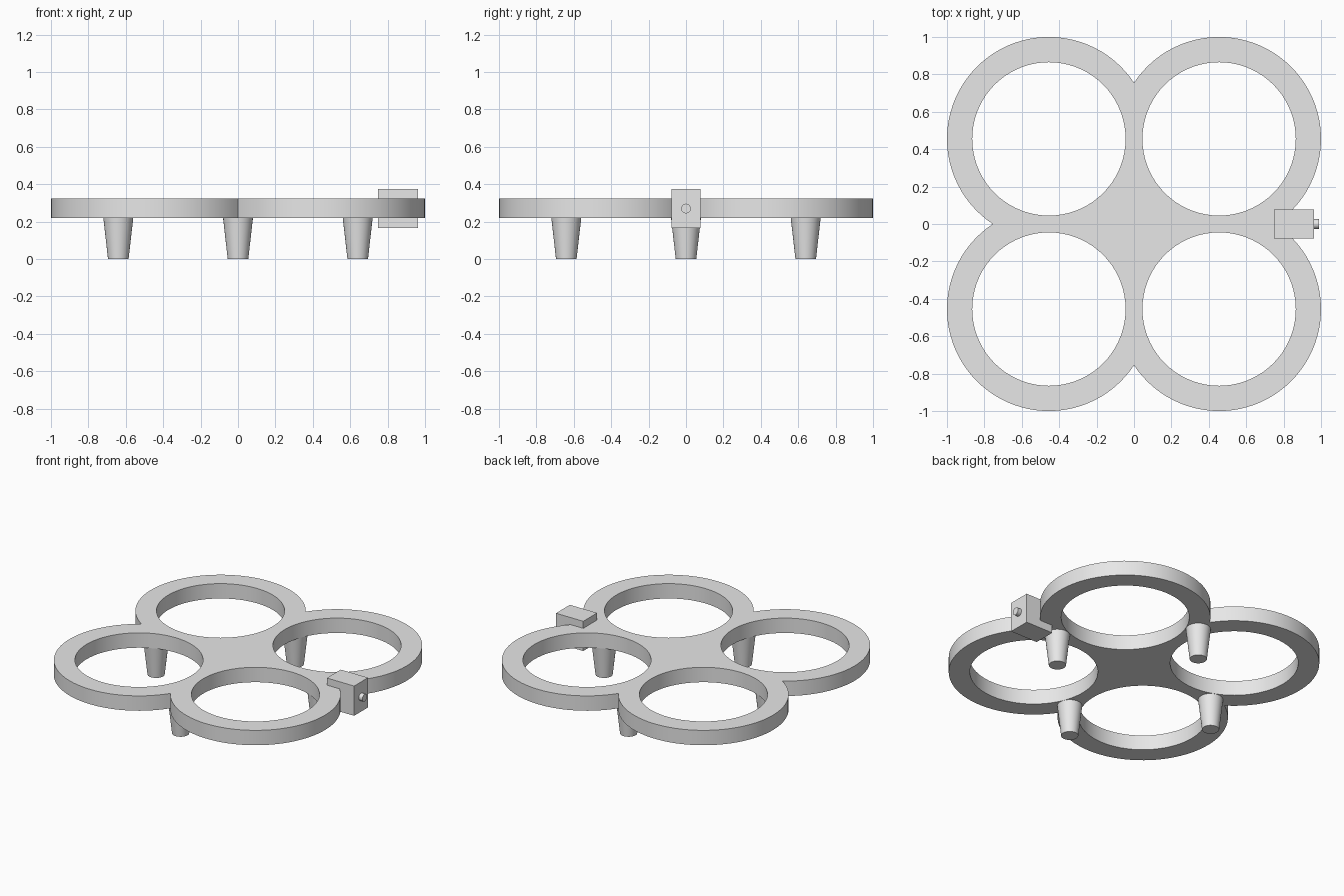
import bpy
import bmesh
from math import asin, cos, sin, pi
from mathutils import Matrix, Vector

cube = bpy.data.objects.get("Cube")
if cube:
    bpy.data.objects.remove(cube, do_unlink=True)

# One plain grey for the whole model
GREY = (0.8, 0.8, 0.8, 1.0)
grey = bpy.data.materials.new("light_grey")
grey.use_nodes = True
grey.diffuse_color = GREY
grey.node_tree.nodes["Principled BSDF"].inputs["Base Color"].default_value = GREY

# Main sizes
CENTRE = 0.455
OUTER, INNER = 0.545, 0.41
BOTTOM, TOP = 0.22, 0.325
LEG_REACH = 0.64
CAM_Z = 0.27


def add_object(name, mesh, smooth=True):
    """Link a mesh as a named grey object with crisp edges."""
    obj = bpy.data.objects.new(name, mesh)
    bpy.context.collection.objects.link(obj)
    mesh.materials.clear()
    mesh.materials.append(grey)
    if smooth:
        bpy.ops.object.select_all(action="DESELECT")
        obj.select_set(True)
        bpy.context.view_layer.objects.active = obj
        bpy.ops.object.shade_smooth_by_angle(angle=pi / 6)
    return obj


def add_cone(name, matrix, r1, r2, depth, segments):
    bm = bmesh.new()
    bmesh.ops.create_cone(bm, cap_ends=True, segments=segments,
                          radius1=r1, radius2=r2, depth=depth, matrix=matrix)
    mesh = bpy.data.meshes.new(name)
    bm.to_mesh(mesh)
    bm.free()
    return add_object(name, mesh)


def arc(cx, cy, radius, start, sweep, steps):
    """Points along an arc, without its end point."""
    return [(cx + radius * cos(start + sweep * i / steps),
             cy + radius * sin(start + sweep * i / steps))
            for i in range(steps)]


def add_loop(curve, points):
    spline = curve.splines.new("POLY")
    spline.points.add(len(points) - 1)
    for point, (x, y) in zip(spline.points, points):
        point.co = (x, y, 0, 1)
    spline.use_cyclic_u = True


# Frame: four-lobed plate with four round rotor openings
curve = bpy.data.curves.new("frame_profile", "CURVE")
curve.dimensions = "2D"
curve.fill_mode = "BOTH"
curve.extrude = (TOP - BOTTOM) / 2
notch = asin(CENTRE / OUTER)
outline = []
for k in range(4):
    turn = k * pi / 2
    cx = CENTRE * (cos(turn) - sin(turn))
    cy = CENTRE * (sin(turn) + cos(turn))
    outline += arc(cx, cy, OUTER, turn - notch, pi / 2 + 2 * notch, 48)
    add_loop(curve, arc(cx, cy, INNER, 0, 2 * pi, 72))
add_loop(curve, outline)

profile = bpy.data.objects.new("frame_profile", curve)
bpy.context.collection.objects.link(profile)
depsgraph = bpy.context.evaluated_depsgraph_get()
frame_mesh = bpy.data.meshes.new_from_object(profile.evaluated_get(depsgraph))
bpy.data.objects.remove(profile, do_unlink=True)
bm = bmesh.new()
bm.from_mesh(frame_mesh)
bmesh.ops.remove_doubles(bm, verts=bm.verts, dist=0.0001)
bmesh.ops.recalc_face_normals(bm, faces=bm.faces)
bmesh.ops.translate(bm, verts=bm.verts, vec=(0, 0, (TOP + BOTTOM) / 2))
bm.to_mesh(frame_mesh)
bm.free()
add_object("frame", frame_mesh)

# Four tapered legs where neighbouring rings meet
for name, dx, dy in (("left_leg", 1, 0), ("right_leg", -1, 0),
                     ("front_leg", 0, -1), ("back_leg", 0, 1)):
    place = Matrix.Translation((dx * LEG_REACH, dy * LEG_REACH, BOTTOM / 2))
    add_cone(name, place, 0.055, 0.08, BOTTOM, 48)

# Camera box on the +x notch
bm = bmesh.new()
bmesh.ops.create_cube(bm, size=1)
bmesh.ops.scale(bm, verts=bm.verts, vec=(0.213, 0.155, 0.21))
bmesh.ops.translate(bm, verts=bm.verts, vec=Vector((0.855, 0, CAM_Z)))
box_mesh = bpy.data.meshes.new("camera_box")
bm.to_mesh(box_mesh)
bm.free()
add_object("camera_box", box_mesh, smooth=False)

# Short round lens pointing outwards
lens_place = Matrix.Translation((0.97, 0, CAM_Z)) @ Matrix.Rotation(pi / 2, 4, "Y")
add_cone("camera_lens", lens_place, 0.026, 0.026, 0.04, 32)
